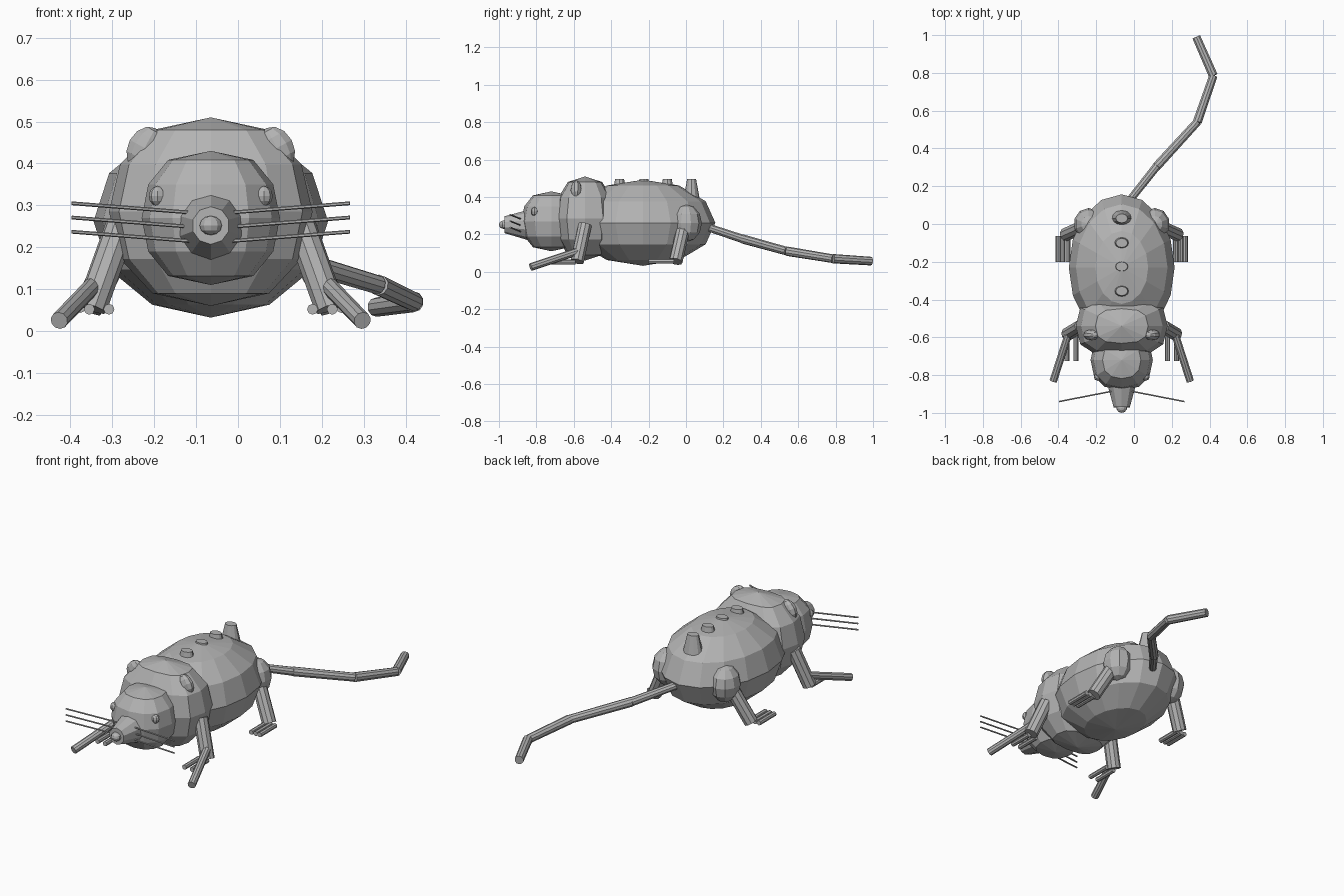
import bpy, bmesh
from math import sin, cos, pi, copysign
from mathutils import Vector, Matrix

if "Cube" in bpy.data.objects:
    bpy.data.objects.remove(bpy.data.objects["Cube"])

MID = -0.065  # x of the animal's own symmetry plane

grey = bpy.data.materials.new("grey")
grey.use_nodes = True
grey.diffuse_color = (0.45, 0.45, 0.45, 1)
grey.node_tree.nodes["Principled BSDF"].inputs["Base Color"].default_value = grey.diffuse_color


def finish(bm, name):
    bmesh.ops.recalc_face_normals(bm, faces=bm.faces)
    mesh = bpy.data.meshes.new(name)
    bm.to_mesh(mesh)
    bm.free()
    mesh.materials.append(grey)
    obj = bpy.data.objects.new(name, mesh)
    bpy.context.collection.objects.link(obj)
    return obj


def power(v, p):
    return copysign(abs(v) ** p, v)


def blob(name, centre, radii, segments=12, rings=6, square=1.0, full=1.0, tilt=0.0):
    """Faceted ellipsoid; square boxes the plan, full widens the upper and lower rings."""
    bm = bmesh.new()
    bmesh.ops.create_uvsphere(bm, u_segments=segments, v_segments=rings, radius=1)
    for v in bm.verts:
        flat = Vector((v.co.x, v.co.y))
        r = flat.length
        if r > 1e-4:
            flat = flat / r
            r = r ** full
            v.co.x = power(flat.x, square) * r
            v.co.y = power(flat.y, square) * r
        v.co = Vector(a * b for a, b in zip(v.co, radii))
    bm.transform(Matrix.Translation((MID + centre[0], centre[1], centre[2]))
                 @ Matrix.Rotation(tilt, 4, 'Y'))
    return finish(bm, name)


def rod(name, start, end, r1, r2=None, segments=10, stretch=1.0):
    """Tapered cylinder between two points given relative to the symmetry plane."""
    a, b = Vector(start), Vector(end)
    axis = b - a
    bm = bmesh.new()
    bmesh.ops.create_cone(bm, cap_ends=True, segments=segments, radius1=r1,
                          radius2=r1 if r2 is None else r2, depth=axis.length)
    bm.transform(Matrix.Translation((a + b) / 2 + Vector((MID, 0, 0)))
                 @ axis.to_track_quat('Z', 'Y').to_matrix().to_4x4()
                 @ Matrix.Diagonal((stretch, 1, 1, 1)))
    return finish(bm, name)


# Body, chest and head
blob("body", (0, -0.23, 0.262), (0.28, 0.387, 0.23), segments=16)
blob("chest", (0, -0.54, 0.285), (0.243, 0.16, 0.225), square=0.72, full=0.8)
blob("head", (0, -0.72, 0.27), (0.165, 0.16, 0.16), square=0.85, full=0.7)

# Snout and nose
rod("snout", (0, -0.83, 0.25), (0, -0.97, 0.252), 0.085, 0.045)
blob("nose", (0, -0.973, 0.252), (0.028, 0.027, 0.023), 10)

# Row of blunt studs along the spine
for i, y in enumerate((0.03, -0.10, -0.225, -0.355)):
    rod(f"spine_stud_{i + 1}", (0, y, 0.38), (0, y, 0.495), 0.045, 0.024, 12, 1.3)

# Paired parts
for side, s in (("left", 1), ("right", -1)):
    blob(f"{side}_eye", (s * 0.127, -0.81, 0.322), (0.021, 0.02, 0.024), 8)
    blob(f"{side}_ear", (s * 0.158, -0.587, 0.437), (0.042, 0.03, 0.054), 10,
         tilt=-s * 0.5)
    blob(f"{side}_haunch", (s * 0.175, 0.0, 0.26), (0.08, 0.085, 0.1), 10)

    # Front leg with one long toe and two short ones
    rod(f"{side}_front_leg", (s * 0.215, -0.54, 0.25), (s * 0.285, -0.582, 0.055), 0.037)
    rod(f"{side}_front_long_toe", (s * 0.275, -0.56, 0.115),
        (s * 0.362, -0.83, 0.025), 0.021)
    for i, x in enumerate((0.243, 0.29)):
        rod(f"{side}_front_toe_{i + 1}", (s * x, -0.59, 0.052),
            (s * x, -0.725, 0.052), 0.013, segments=8)

    # Back leg with three toes
    rod(f"{side}_back_leg", (s * 0.205, -0.015, 0.23), (s * 0.295, -0.055, 0.055), 0.037)
    for i, x in enumerate((0.285, 0.312, 0.337)):
        rod(f"{side}_back_toe_{i + 1}", (s * x, -0.063, 0.056),
            (s * x, -0.2, 0.056), 0.013, segments=8)

    # Whiskers
    for i in range(3):
        rod(f"{side}_whisker_{i + 1}", (s * 0.05, -0.885, 0.215 + 0.034 * i),
            (s * 0.332, -0.94, 0.237 + 0.034 * i), 0.0045, segments=6)

# Jointed tail
tail = [(0.03, 0.11, 0.24), (0.185, 0.305, 0.175), (0.40, 0.54, 0.11),
        (0.485, 0.785, 0.07), (0.395, 0.99, 0.057)]
for i, (a, b) in enumerate(zip(tail, tail[1:])):
    rod(f"tail_{i + 1}", a, b, 0.021 if i == 0 else 0.025, 0.023)
